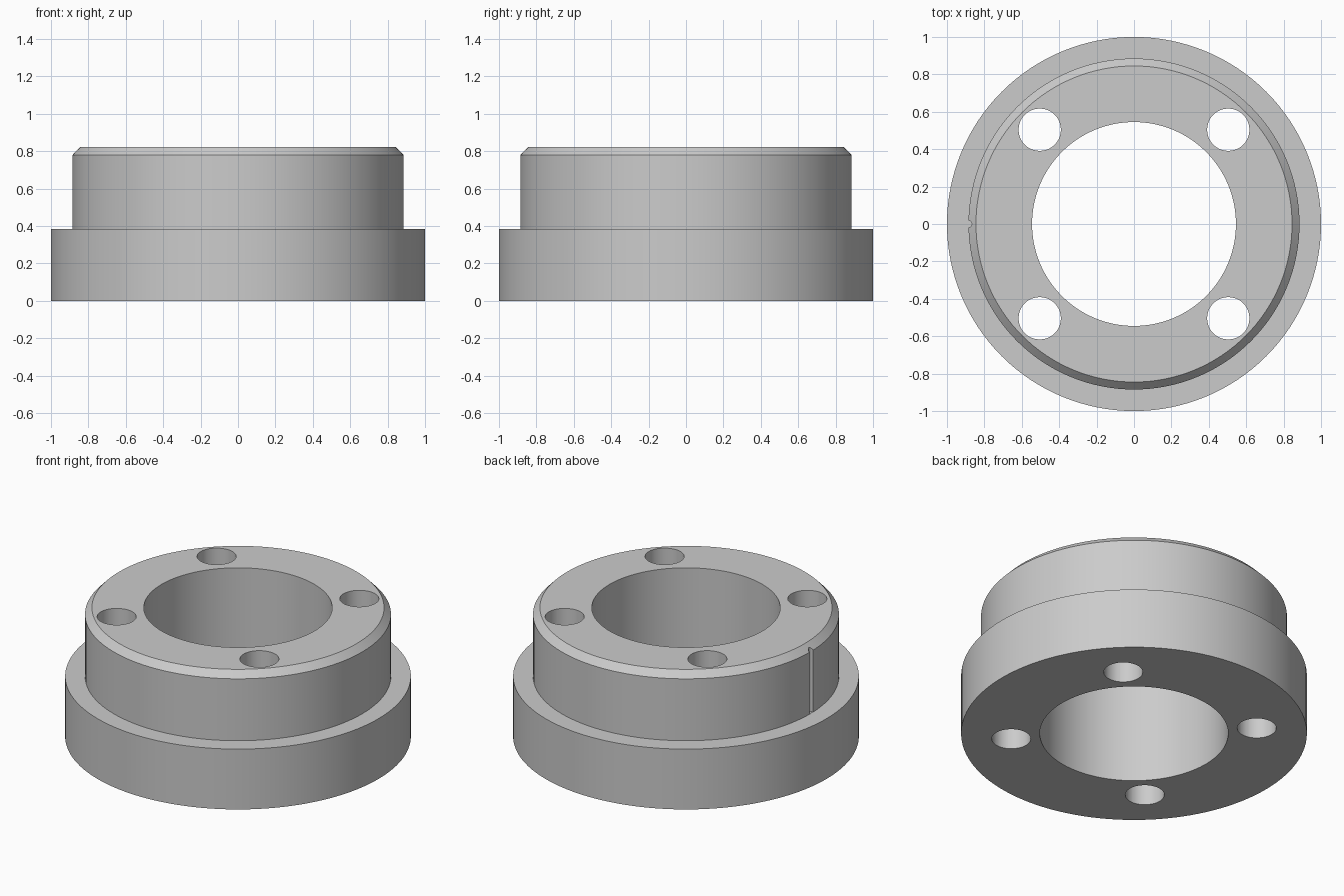
import bpy, bmesh, math

default = bpy.data.objects.get("Cube")
if default:
    bpy.data.objects.remove(default, do_unlink=True)

SEGMENTS = 128
FLANGE_TOP = 0.385

grey = bpy.data.materials.new("plain grey")
grey.use_nodes = True
colour = (0.6, 0.6, 0.6, 1)
grey.diffuse_color = colour
grey.node_tree.nodes["Principled BSDF"].inputs["Base Color"].default_value = colour


def add_object(name, bm):
    bmesh.ops.recalc_face_normals(bm, faces=bm.faces)
    mesh = bpy.data.meshes.new(name)
    bm.to_mesh(mesh)
    bm.free()
    mesh.materials.append(grey)
    obj = bpy.data.objects.new(name, mesh)
    bpy.context.collection.objects.link(obj)
    return obj


def lathe(name, profile):
    """Revolve a closed (radius, height) profile around z."""
    bm = bmesh.new()
    rings = []
    for r, z in profile:
        rings.append([bm.verts.new((r * math.cos(a), r * math.sin(a), z))
                      for a in (math.tau * i / SEGMENTS for i in range(SEGMENTS))])
    for k, ring in enumerate(rings):
        other = rings[(k + 1) % len(rings)]
        for i in range(SEGMENTS):
            j = (i + 1) % SEGMENTS
            bm.faces.new((ring[i], ring[j], other[j], other[i]))
    return add_object(name, bm)


def cut_cylinder(target, x, y, radius, bottom, top, sides):
    """Drill a vertical round hole through the target."""
    bm = bmesh.new()
    bmesh.ops.create_cone(bm, cap_ends=True, segments=sides, radius1=radius,
                          radius2=radius, depth=top - bottom)
    bmesh.ops.translate(bm, verts=bm.verts, vec=(x, y, (top + bottom) / 2))
    cutter = add_object("hole_cutter", bm)
    cutter.hide_render = True
    mod = target.modifiers.new("drill", 'BOOLEAN')
    mod.operation = 'DIFFERENCE'
    mod.solver = 'EXACT'
    mod.object = cutter
    bpy.context.view_layer.objects.active = target
    bpy.ops.object.modifier_apply(modifier=mod.name)
    bpy.data.objects.remove(cutter, do_unlink=True)


# Stepped ring: wide flange, narrower collar with chamfered rim, central bore
ring = lathe("flanged_collar", [
    (0.545, 0), (1.0, 0), (1.0, FLANGE_TOP), (0.885, FLANGE_TOP),
    (0.885, 0.78), (0.845, 0.822), (0.545, 0.822)])

# Four bolt holes
for sx in (-1, 1):
    for sy in (-1, 1):
        cut_cylinder(ring, 0.504 * sx, 0.504 * sy, 0.113, -0.1, 1.0, 48)

# Slim index groove down the collar's right side
cut_cylinder(ring, -0.885, 0, 0.018, FLANGE_TOP + 0.001, 1.0, 16)

bpy.ops.object.select_all(action='DESELECT')
ring.select_set(True)
bpy.context.view_layer.objects.active = ring
bpy.ops.object.shade_smooth_by_angle(angle=math.radians(30))
